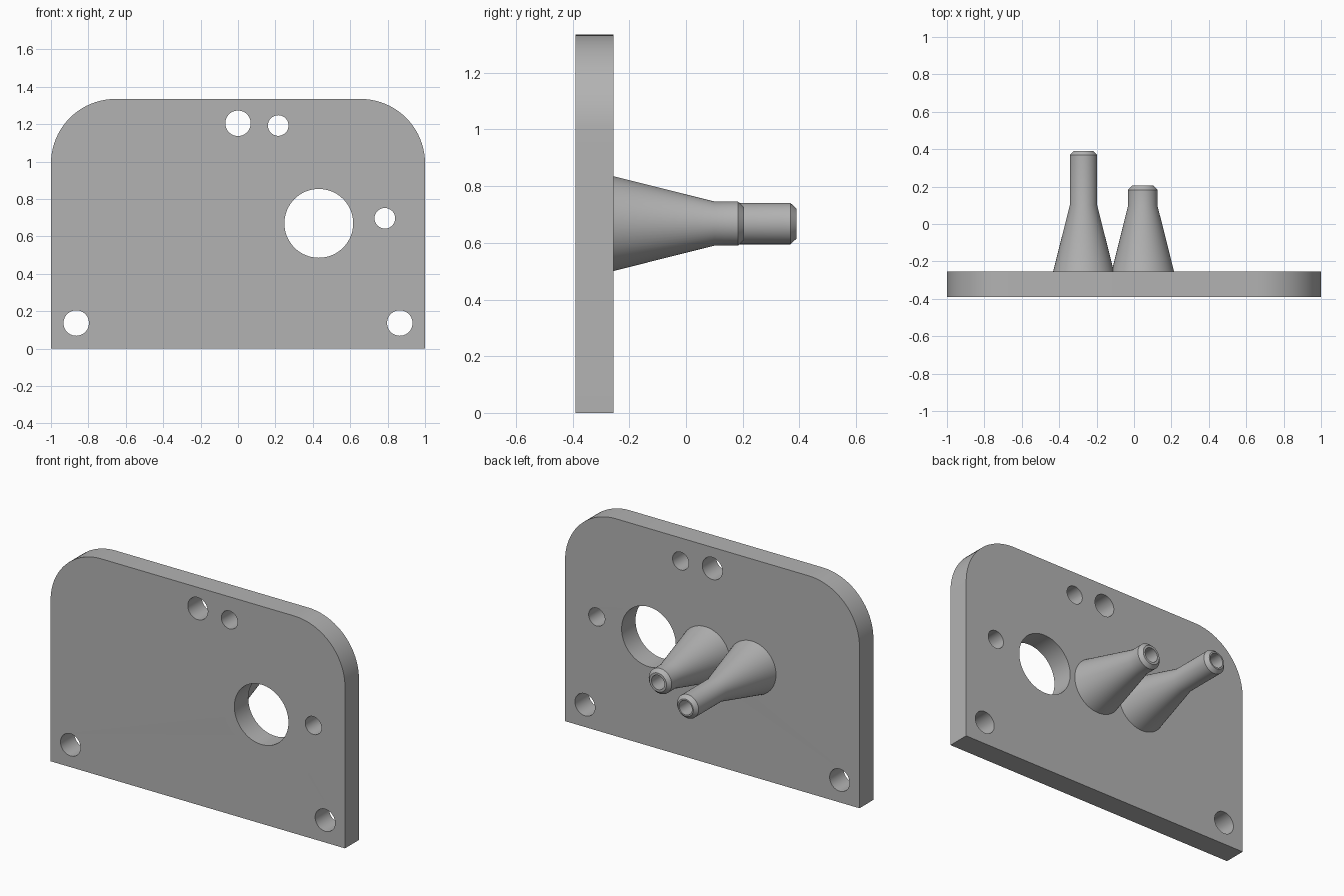
import bpy, bmesh, math
from mathutils import Matrix

if "Cube" in bpy.data.objects:
    bpy.data.objects.remove(bpy.data.objects["Cube"])

grey = bpy.data.materials.new("plain grey")
grey.diffuse_color = (0.45, 0.45, 0.45, 1)
grey.use_nodes = True
grey.node_tree.nodes["Principled BSDF"].inputs["Base Color"].default_value = grey.diffuse_color

Y_FRONT, Y_BACK, HEIGHT, CORNER = -0.39, -0.255, 1.335, 0.345


def finish(name, bm):
    bmesh.ops.remove_doubles(bm, verts=bm.verts, dist=1e-5)
    bmesh.ops.recalc_face_normals(bm, faces=bm.faces)
    mesh = bpy.data.meshes.new(name)
    bm.to_mesh(mesh)
    bm.free()
    mesh.materials.append(grey)
    obj = bpy.data.objects.new(name, mesh)
    bpy.context.collection.objects.link(obj)
    bpy.ops.object.select_all(action='DESELECT')
    obj.select_set(True)
    bpy.context.view_layer.objects.active = obj
    bpy.ops.object.shade_smooth_by_angle(angle=math.radians(25))
    return obj


def arc(cx, cz, r, a0, a1, n):
    return [(cx + r * math.cos(math.radians(a0 + (a1 - a0) * i / n)),
             cz + r * math.sin(math.radians(a0 + (a1 - a0) * i / n))) for i in range(n + 1)]


# Plate: rounded outline and through holes, filled and extruded
outline = ([(-1, 0), (1, 0)]
           + arc(1 - CORNER, HEIGHT - CORNER, CORNER, 0, 90, 20)
           + arc(CORNER - 1, HEIGHT - CORNER, CORNER, 90, 180, 20))
holes = [(0, 1.205, 0.068), (0.215, 1.193, 0.055), (0.785, 0.697, 0.055),
         (0.432, 0.67, 0.184), (-0.865, 0.137, 0.068), (0.865, 0.137, 0.068)]
loops = [outline] + [arc(x, z, r, 0, 360, 64)[:-1] for x, z, r in holes]

curve = bpy.data.curves.new("plate_outline", 'CURVE')
curve.dimensions = '2D'
curve.fill_mode = 'BOTH'
curve.extrude = (Y_BACK - Y_FRONT) / 2
for pts in loops:
    spline = curve.splines.new('POLY')
    spline.points.add(len(pts) - 1)
    for p, (x, z) in zip(spline.points, pts):
        p.co = (x, z, 0, 1)
    spline.use_cyclic_u = True
helper = bpy.data.objects.new("plate_outline", curve)
bpy.context.collection.objects.link(helper)
bpy.context.view_layer.update()
filled = bpy.data.meshes.new_from_object(helper.evaluated_get(bpy.context.evaluated_depsgraph_get()))
bm = bmesh.new()
bm.from_mesh(filled)
bm.transform(Matrix.Translation((0, (Y_FRONT + Y_BACK) / 2, 0)) @ Matrix.Rotation(math.pi / 2, 4, 'X'))
bpy.data.objects.remove(helper)
finish("plate", bm)


# Posts: cone, straight neck, chamfered tip and blind bore, spun about y
def post(name, x, base_r, neck_r, tip_y):
    profile = [(base_r, Y_BACK), (neck_r, 0.10), (neck_r, tip_y - 0.022),
               (neck_r - 0.02, tip_y), (0.044, tip_y), (0.044, tip_y - 0.25), (0, tip_y - 0.25)]
    bm = bmesh.new()
    verts = [bm.verts.new((x + r, y, 0.668)) for r, y in profile]
    edges = [bm.edges.new(pair) for pair in zip(verts, verts[1:])]
    bmesh.ops.spin(bm, geom=verts + edges, cent=(x, 0, 0.668), axis=(0, 1, 0),
                   angle=2 * math.pi, steps=64)
    finish(name, bm)


post("tall_post", -0.27, 0.163, 0.073, 0.39)
post("short_post", 0.047, 0.167, 0.078, 0.205)
